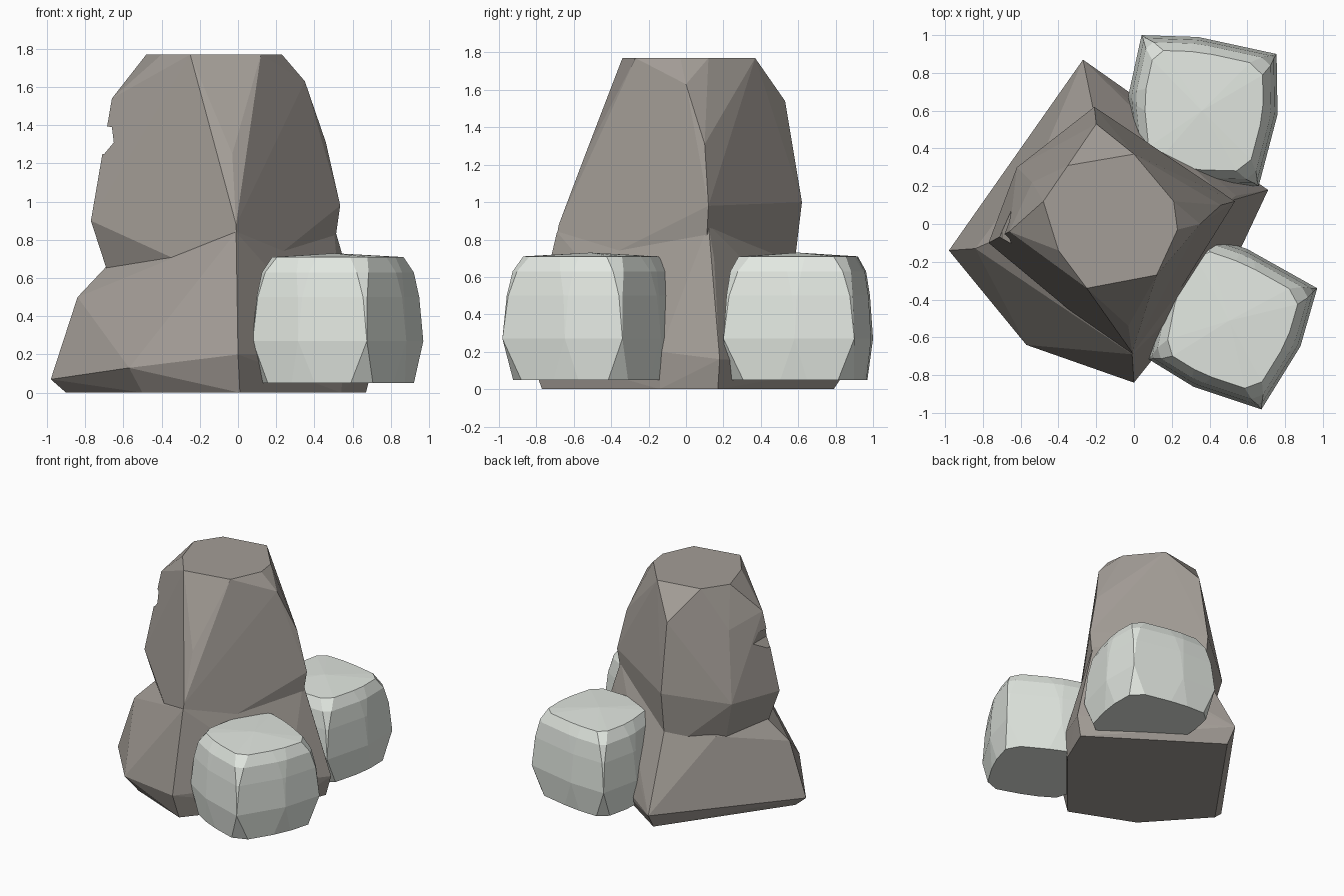
import bpy, bmesh, math
from mathutils import Vector, Matrix

if "Cube" in bpy.data.objects:
    bpy.data.objects.remove(bpy.data.objects["Cube"])


def material(name, color):
    m = bpy.data.materials.new(name)
    m.diffuse_color = (*color, 1)
    m.use_nodes = True
    m.node_tree.nodes["Principled BSDF"].inputs["Base Color"].default_value = m.diffuse_color
    return m


def hull(name, points, mat=None):
    """Faceted stone: convex hull around a few key points."""
    bm = bmesh.new()
    for p in points:
        bm.verts.new(p)
    res = bmesh.ops.convex_hull(bm, input=bm.verts)
    junk = [v for v in bm.verts if not v.link_faces]
    bmesh.ops.delete(bm, geom=junk, context='VERTS')
    bmesh.ops.dissolve_limit(bm, angle_limit=math.radians(2), verts=bm.verts, edges=bm.edges)
    bmesh.ops.recalc_face_normals(bm, faces=bm.faces)
    me = bpy.data.meshes.new(name)
    bm.to_mesh(me)
    bm.free()
    ob = bpy.data.objects.new(name, me)
    bpy.context.collection.objects.link(ob)
    if mat:
        me.materials.append(mat)
    return ob


def boolean(target, tool, op):
    mod = target.modifiers.new(op.lower(), 'BOOLEAN')
    mod.operation = op
    mod.solver = 'EXACT'
    mod.object = tool
    bpy.context.view_layer.objects.active = target
    bpy.ops.object.modifier_apply(modifier=mod.name)
    bpy.data.objects.remove(tool)


brown = material("brown_stone", (0.37, 0.34, 0.31))
pale = material("pale_stone", (0.76, 0.80, 0.75))

# Upper column of the large boulder: flat octagonal top, four main ridges
top = [(-.25, -.34), (.12, -.27), (.23, -.03), (.21, .12),
       (0, .37), (-.35, .31), (-.48, .12), (-.40, -.14)]
column = [(x, y, 1.77) for x, y in top] + [
    (-.03, -.54, 1.25), (-.01, -.68, .88), (0, -.74, .55),      # front ridge
    (.35, 0, 1.63), (.46, .10, 1.31), (.535, .12, .98), (.48, .10, .6),  # right ridge
    (-.20, .53, 1.54), (-.21, .62, 1.0), (-.21, .56, .5),       # back ridge
    (-.66, -.04, 1.54), (-.77, -.10, .9), (-.64, -.06, .5),     # left ridge
    (-.54, .22, 1.45), (-.62, .30, .9), (-.52, .25, .5)]        # back left shoulder
boulder = hull("large_boulder", column, brown)

# Flared foot of the boulder
foot = [
    (0, -.84, .2), (.01, -.77, 0), (-.01, -.69, .84), (0, -.73, .66),
    (.56, -.14, .2), (.54, -.14, 0), (.71, .18, .16), (.67, .17, 0), (.50, .12, .88), (.54, .15, .7),
    (-.27, .87, .12), (-.26, .79, 0), (-.21, .58, .68),
    (-.98, -.14, .07), (-.90, -.12, 0), (-.84, -.13, .5), (-.68, -.06, .67),
    (-.57, -.64, .13), (-.50, -.56, 0), (-.50, .33, .62)]
boolean(boulder, hull("foot", foot, brown), 'UNION')

# Chipped notch on the left ridge
chip = [Vector((x, y, z)) for y in (-.3, .12)
        for x, z in ((-.85, 1.25), (-.85, 1.42), (-.66, 1.39), (-.65, 1.31), (-.70, 1.25))]
boolean(boulder, hull("chip_cutter", chip, brown), 'DIFFERENCE')

# Small stone: one outline repeated at several heights, corners cut at top and bottom
outline = [Vector(p) for p in ((.04, 1.0), (.34, .99), (.755, .90), (.76, .58),
                               (.66, .20), (.28, .21), (.01, .28), (-.03, .68))]
centre = Vector((.38, .60))


def ring(z, scale, cut):
    pts = []
    for i, p in enumerate(outline):
        for q in (outline[i - 1], outline[(i + 1) % 8]):
            c = centre + (p.lerp(q, cut) - centre) * scale
            pts.append(Vector((c.x, c.y, z)))
    return pts


stone = (ring(.05, .93, .22) + ring(.27, 1, 0) + ring(.50, .96, .04)
         + ring(.63, .91, .12) + ring(.71, .80, .2) + [Vector((.36, .6, .73))])

# The two small stones are turned copies of each other
hull("back_small_stone", stone, pale)
pivot = Vector((.755, .90, 0))
turn = (Matrix.Translation((.97, -.34, 0)) @ Matrix.Rotation(math.radians(-17), 4, 'Z')
        @ Matrix.Translation(-pivot))
hull("front_small_stone", [turn @ p for p in stone], pale)
